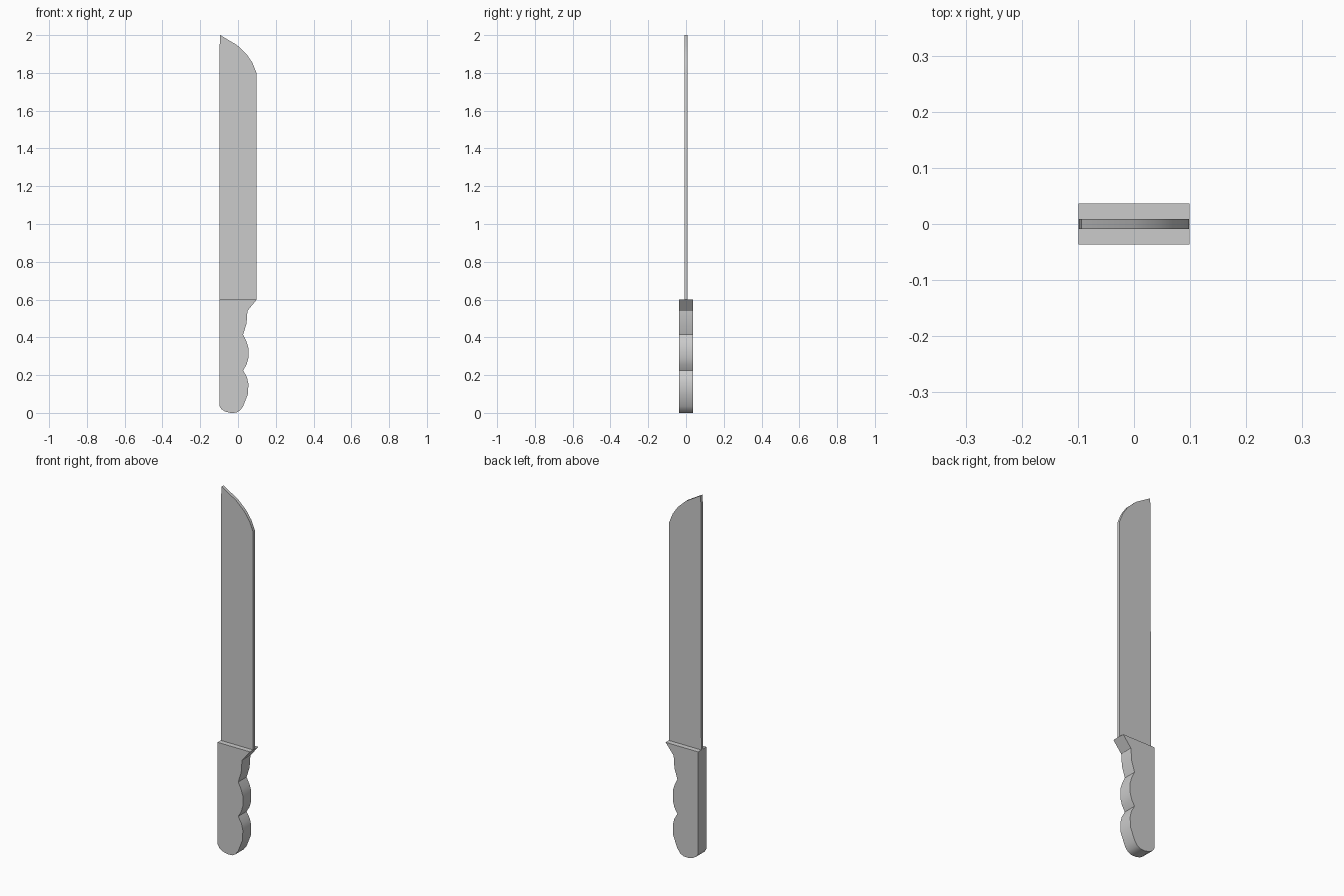
import bpy
import bmesh
from math import radians

cube = bpy.data.objects.get("Cube")
if cube:
    bpy.data.objects.remove(cube, do_unlink=True)

grey = bpy.data.materials.new("plain grey")
grey.use_nodes = True
colour = (0.6, 0.6, 0.6, 1)
grey.diffuse_color = colour
grey.node_tree.nodes["Principled BSDF"].inputs["Base Color"].default_value = colour


def slab(name, outline, half):
    """Extrude an x-z outline evenly to both sides of y = 0."""
    bm = bmesh.new()
    face = bm.faces.new([bm.verts.new((x, -half, z)) for x, z in outline])
    side = bmesh.ops.extrude_face_region(bm, geom=[face])["geom"]
    moved = [v for v in side if isinstance(v, bmesh.types.BMVert)]
    bmesh.ops.translate(bm, verts=moved, vec=(0, 2 * half, 0))
    bmesh.ops.recalc_face_normals(bm, faces=bm.faces)
    mesh = bpy.data.meshes.new(name)
    bm.to_mesh(mesh)
    bm.free()
    mesh.materials.append(grey)
    obj = bpy.data.objects.new(name, mesh)
    bpy.context.collection.objects.link(obj)
    bpy.ops.object.select_all(action="DESELECT")
    obj.select_set(True)
    bpy.context.view_layer.objects.active = obj
    bpy.ops.object.shade_smooth_by_angle(angle=radians(30))
    return obj


# Flat blade with a curved tip
slab("blade", [
    (-0.099, 0.6), (0.098, 0.6), (0.098, 1.8), (0.075, 1.856),
    (0.043, 1.902), (-0.005, 1.947), (-0.094, 2.0), (-0.098, 1.93),
], 0.0085)

# Handle with a finger guard, two finger swells and a rounded butt
slab("handle", [
    (-0.099, 0.6), (-0.099, 0.038), (-0.088, 0.02), (-0.068, 0.007),
    (-0.04, 0), (-0.01, 0.001), (0.01, 0.012), (0.027, 0.035),
    (0.053, 0.1), (0.055, 0.155), (0.047, 0.19), (0.027, 0.225),
    (0.045, 0.255), (0.055, 0.29), (0.055, 0.345), (0.045, 0.378),
    (0.027, 0.415), (0.045, 0.472), (0.05, 0.54), (0.099, 0.6),
], 0.0365)
